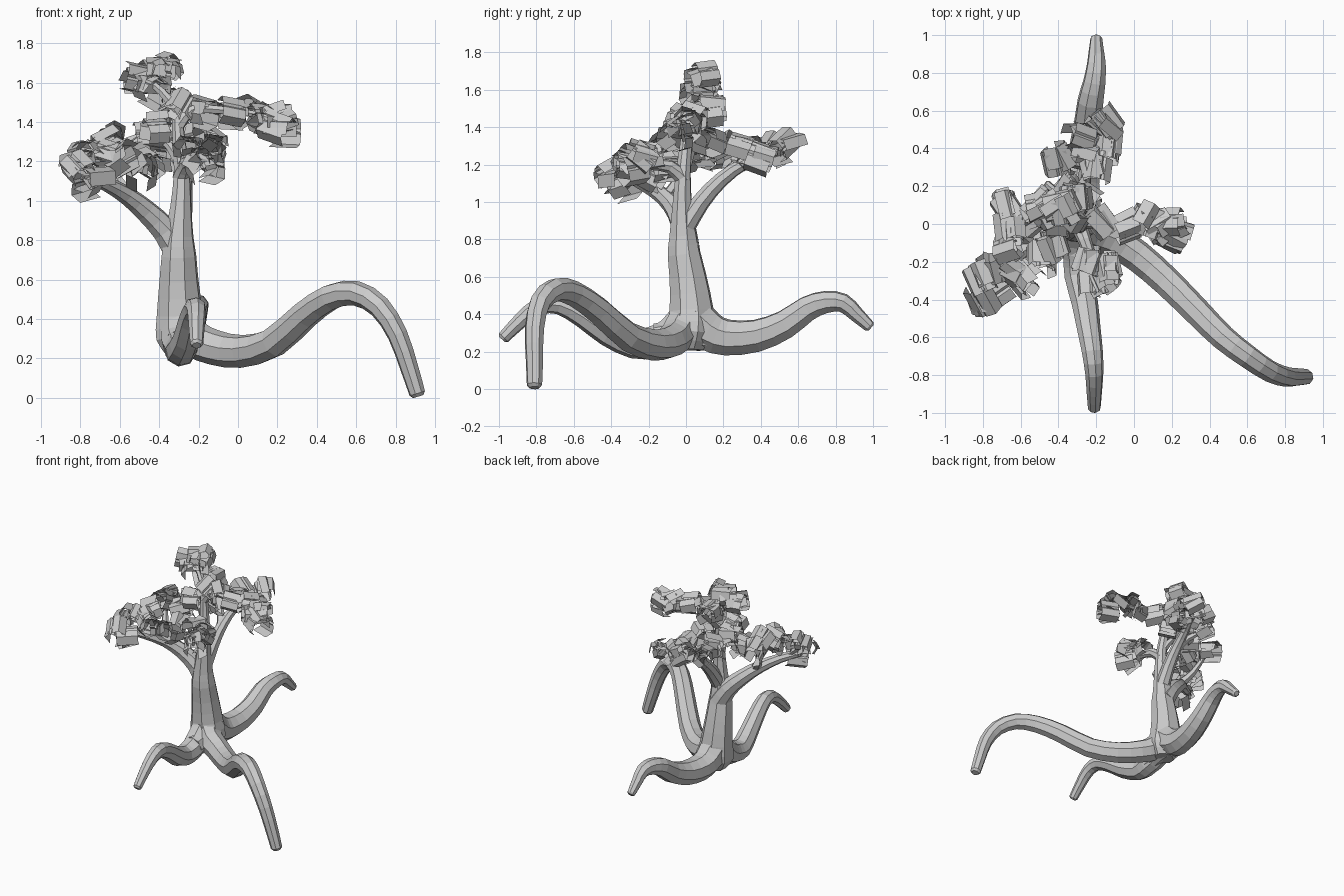
import bpy
import math
import random
from mathutils import Quaternion, Vector

random.seed(5)

default_cube = bpy.data.objects.get("Cube")
if default_cube:
    bpy.data.objects.remove(default_cube, do_unlink=True)

# One plain grey for bark and foliage
grey = bpy.data.materials.new("plain grey")
grey.use_nodes = True
grey.diffuse_color = (0.6, 0.6, 0.6, 1)
grey.node_tree.nodes["Principled BSDF"].inputs["Base Color"].default_value = grey.diffuse_color


def make_object(name, verts, faces):
    mesh = bpy.data.meshes.new(name)
    mesh.from_pydata(verts, [], faces)
    mesh.materials.append(grey)
    mesh.update()
    obj = bpy.data.objects.new(name, mesh)
    bpy.context.scene.collection.objects.link(obj)


def smooth_path(points, steps):
    """Catmull-Rom through points of x, y, z, radius."""
    pts = [Vector(p) for p in points]
    pts = [pts[0] * 2 - pts[1]] + pts + [pts[-1] * 2 - pts[-2]]
    path = []
    for a, b, c, d in zip(pts, pts[1:], pts[2:], pts[3:]):
        for i in range(steps):
            t = i / steps
            path.append((b * 2 + (c - a) * t + (a * 2 - b * 5 + c * 4 - d) * t ** 2
                         + (b * 3 - a - c * 3 + d) * t ** 3) / 2)
    path.append(pts[-2])
    return path


def tube(name, points, sides=8, steps=2):
    """Sweep a polygon along a smoothed path, ending in a blunt tip."""
    path = smooth_path(points, steps)
    tip = path[-1].copy()
    tip.xyz = tip.xyz + (path[-1].xyz - path[-2].xyz).normalized() * tip.w * 0.4
    tip.w *= 0.65
    path.append(tip)
    verts, faces = [], []
    side = Vector((1, 0.3, 0.1))
    for i, point in enumerate(path):
        before, after = path[max(i - 1, 0)], path[min(i + 1, len(path) - 1)]
        along = (after.xyz - before.xyz).normalized()
        side = (side - along * side.dot(along)).normalized()
        other = along.cross(side)
        for k in range(sides):
            angle = math.tau * k / sides
            verts.append(point.xyz + (side * math.cos(angle) + other * math.sin(angle)) * point.w)
    for i in range(len(path) - 1):
        for k in range(sides):
            a, b = i * sides + k, i * sides + (k + 1) % sides
            faces.append((a, b, b + sides, a + sides))
    last = (len(path) - 1) * sides
    faces.append(tuple(reversed(range(sides))))
    faces.append(tuple(range(last, last + sides)))
    make_object(name, verts, faces)


def limb(name, start_radius, end_radius, points, sides=8):
    """Tube whose radius tapers evenly from start to end."""
    n = len(points) - 1
    tapered = []
    for i, point in enumerate(points):
        radius = start_radius + (end_radius - start_radius) * i / n
        tapered.append((*point, radius))
    tube(name, tapered, sides)


# Folded cross-section shared by every leaf card: across, height
FOLD = [(-.07, -.06), (-.06, 0), (-.012, .012), (0, .004), (.012, .012), (.06, 0), (.07, -.06)]


def random_vector(size):
    return Vector([random.uniform(-size, size) for axis in "xyz"])


def foliage(name, clumps):
    """Each clump is a small dome of folded leaf cards fanned about one axis."""
    verts, faces = [], []
    for clump in clumps:
        crown = (Vector((0, 0, 1)) + random_vector(0.45)).normalized()
        length = crown.cross(random_vector(1)).normalized()
        for fan in (-1, 0, 1):
            turn = Quaternion(length, fan * 1.1 + random.uniform(-.25, .25))
            up = turn @ crown
            skew = Quaternion(up, random.uniform(-.35, .35))
            card_length = skew @ length
            across = up.cross(card_length)
            centre = Vector(clump) + up * 0.045 + random_vector(.025)
            size = random.uniform(0.95, 1.15)
            half = random.uniform(.055, .08)
            first = len(verts)
            for u, h in FOLD:
                for end in (-half, half):
                    verts.append(centre + (across * u + up * h) * size + card_length * end)
            for i in range(len(FOLD) - 1):
                a = first + i * 2
                faces.append((a, a + 2, a + 3, a + 1))
    make_object(name, verts, faces)


# Trunk, flared at the base and swelling below the fork
tube("trunk", [
    (-.28, .02, .21, .08), (-.285, .025, .3, .135), (-.295, .03, .42, .123),
    (-.3, .01, .6, .103), (-.3, -.01, .72, .092), (-.3, -.015, .82, .077),
    (-.29, -.02, .97, .056), (-.285, -.015, 1.15, .042),
    (-.3, 0, 1.3, .035), (-.31, .01, 1.45, .026)])

# Rounded underside joining the roots
limb("root_base", .085, .085, [(-.29, -.16, .265), (-.28, 0, .29), (-.28, .18, .29)])

# Three arching roots, each leaving the trunk as a buttress
limb("left_root", .1, .042, [
    (-.29, .01, .38), (-.22, -.04, .3), (-.12, -.08, .255), (.02, -.17, .235), (.18, -.31, .28),
    (.34, -.47, .42), (.47, -.6, .51), (.6, -.7, .53), (.72, -.78, .46),
    (.81, -.81, .32), (.87, -.81, .15), (.91, -.81, .022)])
limb("front_root", .1, .034, [
    (-.29, .01, .38), (-.3, -.08, .29), (-.29, -.18, .25), (-.29, -.28, .24), (-.26, -.42, .3),
    (-.24, -.55, .39), (-.22, -.68, .455), (-.21, -.79, .44),
    (-.21, -.89, .36), (-.21, -.975, .275)])
limb("back_root", .12, .032, [
    (-.29, .03, .39), (-.285, .12, .31), (-.28, .22, .275), (-.26, .38, .285), (-.24, .53, .345),
    (-.23, .65, .43), (-.21, .75, .465), (-.2, .84, .46),
    (-.2, .91, .4), (-.2, .98, .335)])

# Branches
limb("right_branch", .08, .025, [
    (-.3, 0, .74), (-.37, -.01, .85), (-.47, -.05, .95), (-.57, -.12, 1.03),
    (-.68, -.22, 1.09), (-.8, -.31, 1.13)])
limb("right_back_twig", .035, .018, [
    (-.55, -.1, 1.03), (-.62, -.04, 1.12), (-.67, .04, 1.25)], 6)
limb("back_branch", .058, .024, [
    (-.29, -.01, .86), (-.28, .08, 1), (-.27, .19, 1.12),
    (-.25, .32, 1.21), (-.2, .46, 1.26)])
limb("back_right_twig", .035, .018, [
    (-.27, .17, 1.1), (-.33, .25, 1.19), (-.41, .33, 1.25)], 6)
limb("front_branch", .045, .02, [
    (-.29, -.01, 1.12), (-.26, -.09, 1.19), (-.22, -.2, 1.2), (-.18, -.3, 1.2)])
limb("left_branch", .03, .014, [
    (-.3, 0, 1.38), (-.23, 0, 1.46), (-.08, -.01, 1.46), (.08, 0, 1.44), (.22, -.03, 1.4)], 6)
limb("top_branch", .03, .014, [
    (-.31, .01, 1.42), (-.35, .04, 1.51), (-.43, .08, 1.59), (-.53, .09, 1.65)], 6)
limb("middle_twig", .032, .014, [
    (-.3, 0, 1.2), (-.35, .03, 1.28), (-.43, .07, 1.33)], 6)

# Leaf clumps around each branch end
foliage("right_foliage", [
    (-.82, -.27, 1.21), (-.81, -.38, 1.14), (-.75, -.35, 1.1), (-.74, -.24, 1.2),
    (-.66, -.15, 1.27), (-.66, -.03, 1.29), (-.69, .08, 1.27), (-.63, -.24, 1.22),
    (-.59, -.3, 1.19), (-.5, -.2, 1.14), (-.53, .02, 1.24), (-.44, -.12, 1.17)])
foliage("back_foliage", [
    (-.16, .54, 1.29), (-.29, .45, 1.28), (-.2, .3, 1.27), (-.4, .34, 1.25), (-.27, .37, 1.26),
    (-.36, .2, 1.27), (-.16, .42, 1.25), (-.26, .13, 1.31), (-.46, .15, 1.26)])
foliage("front_foliage", [
    (-.2, -.3, 1.21), (-.14, -.25, 1.23), (-.25, -.2, 1.24), (-.17, -.28, 1.16)])
foliage("left_foliage", [
    (-.17, 0, 1.44), (-.05, -.02, 1.43), (.06, .02, 1.43), (.15, -.02, 1.4),
    (.21, -.06, 1.37), (.21, .01, 1.4)])
foliage("top_foliage", [
    (-.5, .09, 1.61), (-.45, .06, 1.56), (-.36, .08, 1.67), (-.42, .1, 1.65),
    (-.32, .14, 1.49), (-.3, .05, 1.46), (-.4, 0, 1.36), (-.43, .08, 1.33)])
